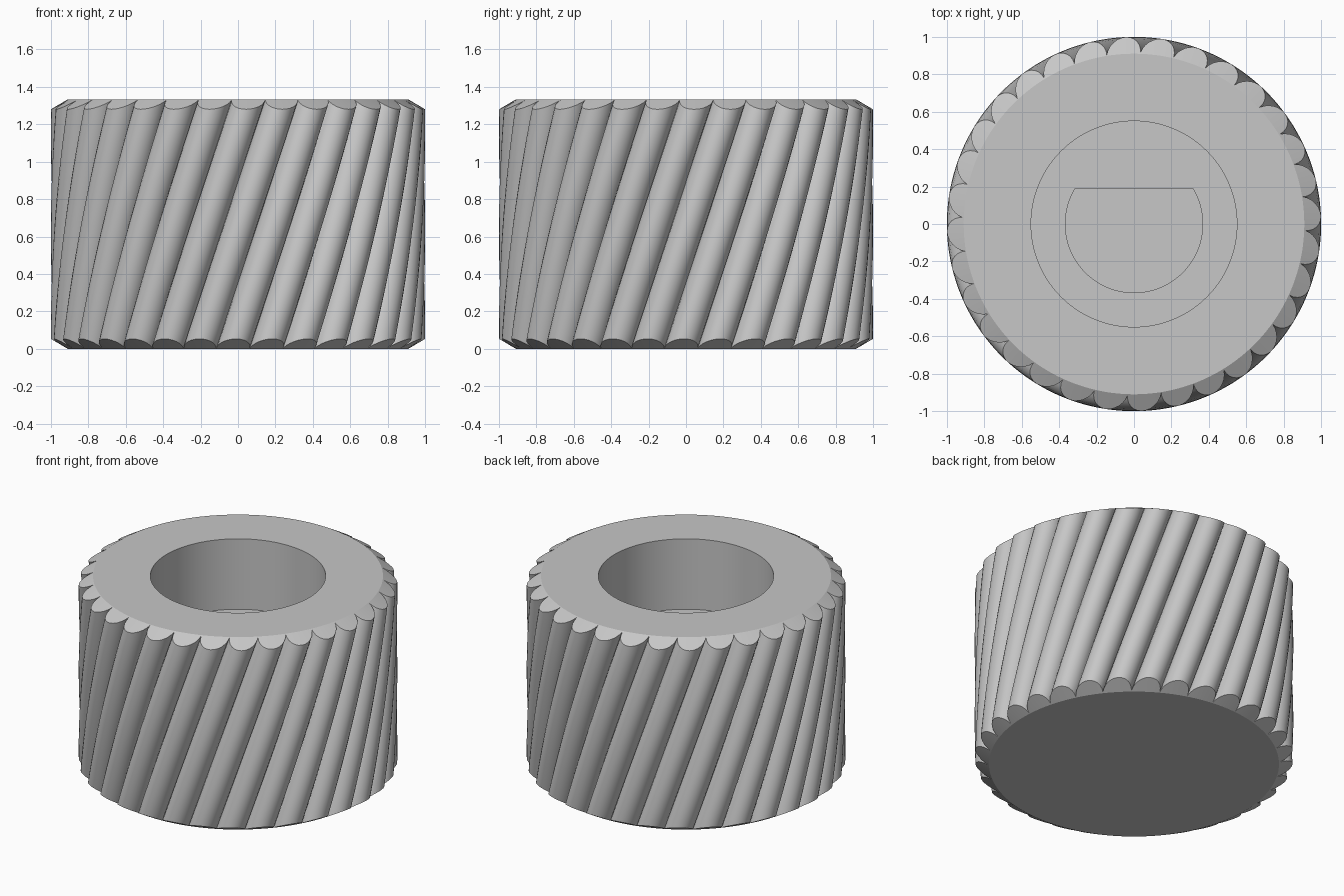
import bpy
import bmesh
from math import pi, sin, cos, tan, atan2, hypot, radians

if "Cube" in bpy.data.objects:
    bpy.data.objects.remove(bpy.data.objects["Cube"])

HEIGHT = 1.333
LOBES = 32
ARC_STEPS = 12          # segments around one rounded rib
SIDE_STEPS = 24         # segments up the twisted side
CAP_R = 0.91            # flat end radius inside the chamfer
CHAMFER_SLOPE = 0.59
TWIST = 0.364           # radians of turn per unit of height
START = -pi / 2 - 0.03  # a rib centre at the bottom front
BORE_R, BORE_FLOOR = 0.55, 0.845
SHAFT_R, SHAFT_FLAT, SHAFT_FLOOR = 0.367, 0.19, 0.15

# Plain grey finish
grey = bpy.data.materials.new("plain_grey")
grey.use_nodes = True
colour = (0.57, 0.57, 0.57, 1)
grey.diffuse_color = colour
grey.node_tree.nodes["Principled BSDF"].inputs["Base Color"].default_value = colour

# Cross-section: a ring of touching half-round ribs, as (angle, radius)
half = pi / LOBES
centre = 1 / (1 + tan(half))
rib = centre * tan(half)
section = []
for i in range(LOBES):
    for j in range(ARC_STEPS):
        t = -pi / 2 + pi * j / ARC_STEPS
        x, y = centre + rib * cos(t), rib * sin(t)
        section.append((START + 2 * half * i + atan2(y, x), hypot(x, y)))

bm = bmesh.new()


def ring(place):
    """One loop of vertices; place gives angle, radius and height per column."""
    verts = []
    for angle, radius in section:
        a, r, z = place(angle, radius)
        verts.append(bm.verts.new((r * cos(a), r * sin(a), z)))
    return verts


def bridge(low, high):
    n = len(low)
    for i in range(n):
        k = (i + 1) % n
        bm.faces.new((low[i], low[k], high[k], high[i]))


def chamfer(radius):
    return (radius - CAP_R) * CHAMFER_SLOPE


def side(f):
    def place(angle, radius):
        c = chamfer(radius)
        z = c + f * (HEIGHT - 2 * c)
        return angle + TWIST * z, radius, z
    return place


def bottom_edge(angle, radius):
    return angle + TWIST * chamfer(radius), CAP_R, 0


def top_angle(angle, radius):
    return angle + TWIST * (HEIGHT - chamfer(radius))


def round_loop(r, z):
    return lambda angle, radius: (top_angle(angle, radius), r, z)


def d_loop(z):
    def place(angle, radius):
        a = top_angle(angle, radius)
        s = sin(a)
        r = min(SHAFT_R, SHAFT_FLAT / s) if s > 0 else SHAFT_R
        return a, r, z
    return place


# Outer skin, then the round bore, then the D-shaped shaft socket
places = [bottom_edge]
places += [side(i / SIDE_STEPS) for i in range(SIDE_STEPS + 1)]
places += [round_loop(CAP_R, HEIGHT), round_loop(BORE_R, HEIGHT),
           round_loop(BORE_R, BORE_FLOOR), d_loop(BORE_FLOOR), d_loop(SHAFT_FLOOR)]
loops = [ring(p) for p in places]
for low, high in zip(loops, loops[1:]):
    bridge(low, high)
bm.faces.new(reversed(loops[0]))
bm.faces.new(loops[-1])
bmesh.ops.recalc_face_normals(bm, faces=bm.faces)

mesh = bpy.data.meshes.new("ribbed_knob")
bm.to_mesh(mesh)
bm.free()
mesh.materials.append(grey)
knob = bpy.data.objects.new("ribbed_knob", mesh)
bpy.context.collection.objects.link(knob)

bpy.ops.object.select_all(action='DESELECT')
knob.select_set(True)
bpy.context.view_layer.objects.active = knob
bpy.ops.object.shade_smooth_by_angle(angle=radians(25))
